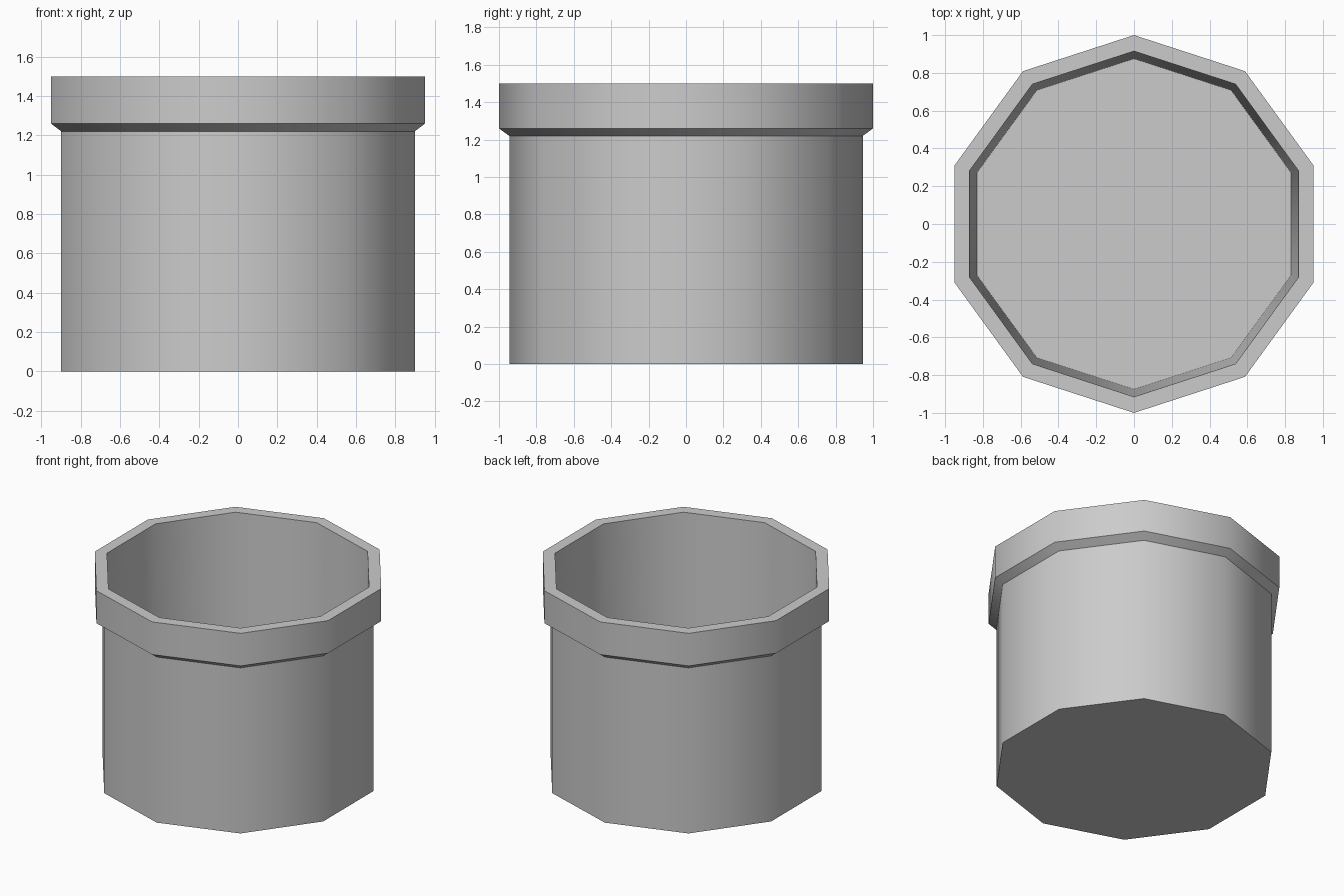
import bpy, bmesh
from math import sin, cos, pi, radians

if "Cube" in bpy.data.objects:
    bpy.data.objects.remove(bpy.data.objects["Cube"])

SIDES = 10

# Pot section as (radius, height): outer wall, rim, then inner wall to floor
profile = [(0.945, 0.0), (0.945, 1.22), (1.0, 1.26), (1.0, 1.5),
           (0.915, 1.5), (0.875, 0.07)]

bm = bmesh.new()
rings = []
for r, z in profile:
    rings.append([bm.verts.new((r * cos(pi / 2 + 2 * pi * i / SIDES),
                                r * sin(pi / 2 + 2 * pi * i / SIDES), z))
                  for i in range(SIDES)])

# Walls between neighbouring rings
for a, b in zip(rings, rings[1:]):
    for i in range(SIDES):
        j = (i + 1) % SIDES
        bm.faces.new((a[i], a[j], b[j], b[i]))

# Underside and inside floor
bm.faces.new(rings[0][::-1])
bm.faces.new(rings[-1])
bmesh.ops.recalc_face_normals(bm, faces=bm.faces[:])

mesh = bpy.data.meshes.new("flower_pot")
bm.to_mesh(mesh)
bm.free()
pot = bpy.data.objects.new("flower_pot", mesh)
bpy.context.collection.objects.link(pot)

# Smooth round the sides, crisp at the rim
bpy.context.view_layer.objects.active = pot
pot.select_set(True)
bpy.ops.object.shade_smooth_by_angle(angle=radians(40))
